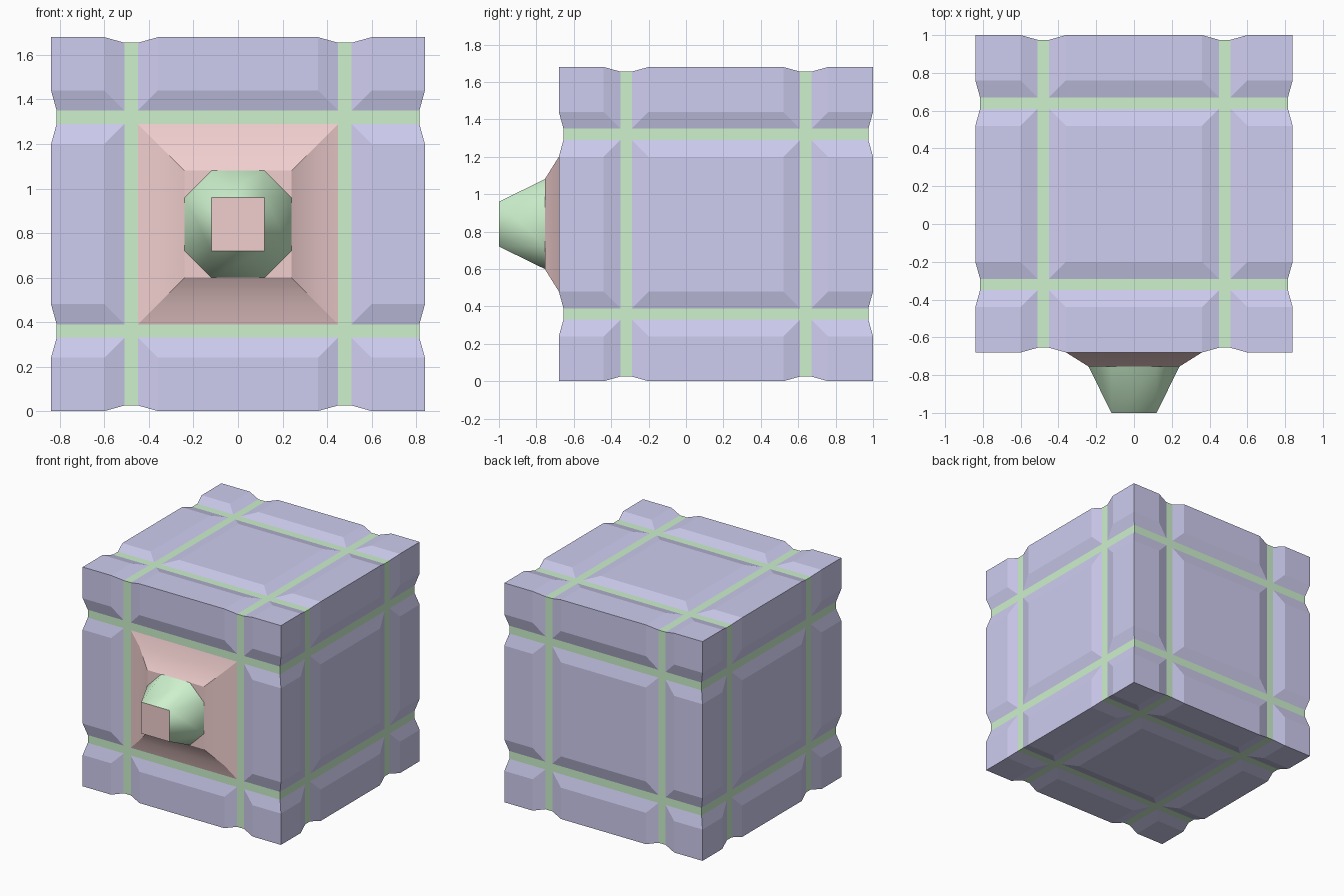
import bpy, bmesh, math
from mathutils import Vector

if "Cube" in bpy.data.objects:
    bpy.data.objects.remove(bpy.data.objects["Cube"])

HALF, DEPTH = 0.84, 0.025
CENTRE = Vector((0, 0.16, 0.84))
POS = [0.36, 0.45, 0.51, 0.6, HALF]
CUTS = [-c for c in reversed(POS)] + POS


def material(name, rgb):
    m = bpy.data.materials.new(name)
    m.diffuse_color = (*rgb, 1)
    m.use_nodes = True
    m.node_tree.nodes["Principled BSDF"].inputs["Base Color"].default_value = m.diffuse_color
    return m


BLUE = material("blue", (0.62, 0.61, 0.87))
GREEN = material("green", (0.61, 0.88, 0.61))
PINK = material("pink", (0.88, 0.62, 0.62))


def add_face(bm, pts):
    f = bm.faces.new([bm.verts.new(p) for p in pts])
    f.normal_update()
    if f.normal.dot(f.calc_center_median()) < 0:
        f.normal_flip()


def finish(name, bm, mat, smooth=None):
    bmesh.ops.remove_doubles(bm, verts=bm.verts[:], dist=1e-5)
    me = bpy.data.meshes.new(name)
    bm.to_mesh(me)
    bm.free()
    me.materials.append(mat)
    ob = bpy.data.objects.new(name, me)
    ob.location = CENTRE
    bpy.context.collection.objects.link(ob)
    if smooth:
        bpy.ops.object.select_all(action='DESELECT')
        ob.select_set(True)
        bpy.context.view_layer.objects.active = ob
        bpy.ops.object.shade_smooth_by_angle(angle=math.radians(smooth))


def grooved(c):
    return 0.44 < abs(c) < 0.52


def sink(p):
    """Push a point of the plain cube inwards where a groove crosses it."""
    out = list(p)
    for a in range(3):
        if abs(p[a]) == HALF and any(grooved(p[b]) for b in range(3) if b != a):
            out[a] -= math.copysign(DEPTH, p[a])
    return Vector(out)


# Cube shell: bevelled tiles and the groove strips between them
tiles, strips = bmesh.new(), bmesh.new()
spans = list(zip(CUTS, CUTS[1:]))
for axis in range(3):
    ua, va = (axis + 1) % 3, (axis + 2) % 3
    for side in (-HALF, HALF):
        for u0, u1 in spans:
            for v0, v1 in spans:
                mu, mv = (u0 + u1) / 2, (v0 + v1) / 2
                if axis == 1 and side < 0 and max(abs(mu), abs(mv)) < 0.45:
                    continue  # the front panel goes here
                corners = [(u0, v0), (u1, v0), (u1, v1), (u0, v1)]
                pts = []
                for u, v in corners:
                    p = [0, 0, 0]
                    p[axis], p[ua], p[va] = side, u, v
                    pts.append(sink(p))
                bm = strips if grooved(mu) or grooved(mv) else tiles
                high = [i for i, (u, v) in enumerate(corners)
                        if not (grooved(u) or grooved(v))]
                if len(high) == 1:  # mitred tile corner
                    q = pts[high[0]:] + pts[:high[0]]
                    add_face(bm, q[:3])
                    add_face(bm, [q[0], q[2], q[3]])
                else:
                    add_face(bm, pts)
finish("cube_tiles", tiles, BLUE)
finish("groove_strips", strips, GREEN)


def square(r, d):
    return [Vector((x * r, -d, z * r)) for x, z in ((-1, -1), (1, -1), (1, 1), (-1, 1))]


# Raised front panel: stepped square pyramid with a flat top
panel = bmesh.new()
rings = [square(0.45, HALF - DEPTH), square(0.36, HALF), square(0.24, 0.915)]
for a, b in zip(rings, rings[1:]):
    for i in range(4):
        j = (i + 1) % 4
        add_face(panel, [a[i], a[j], b[j], b[i]])
add_face(panel, rings[-1])
finish("front_panel", panel, PINK, 20)

# Nozzle: octagonal base tapering to a square tip
nozzle = bmesh.new()
tip = square(0.12, 1.16)
octagon = []
for i, (x, z) in enumerate(((-1, -1), (1, -1), (1, 1), (-1, 1))):
    pair = [Vector((x * 0.24, -0.915, z * 0.12)), Vector((x * 0.12, -0.915, z * 0.24))]
    octagon += pair if i % 2 == 0 else pair[::-1]
for i in range(4):
    j = (i + 1) % 4
    add_face(nozzle, [octagon[2 * i], octagon[2 * i + 1], tip[i]])
    add_face(nozzle, [octagon[2 * i + 1], octagon[2 * j], tip[j], tip[i]])
finish("nozzle", nozzle, GREEN, 50)

# Flat tip of the nozzle
cap = bmesh.new()
add_face(cap, tip)
finish("nozzle_tip", cap, PINK)
